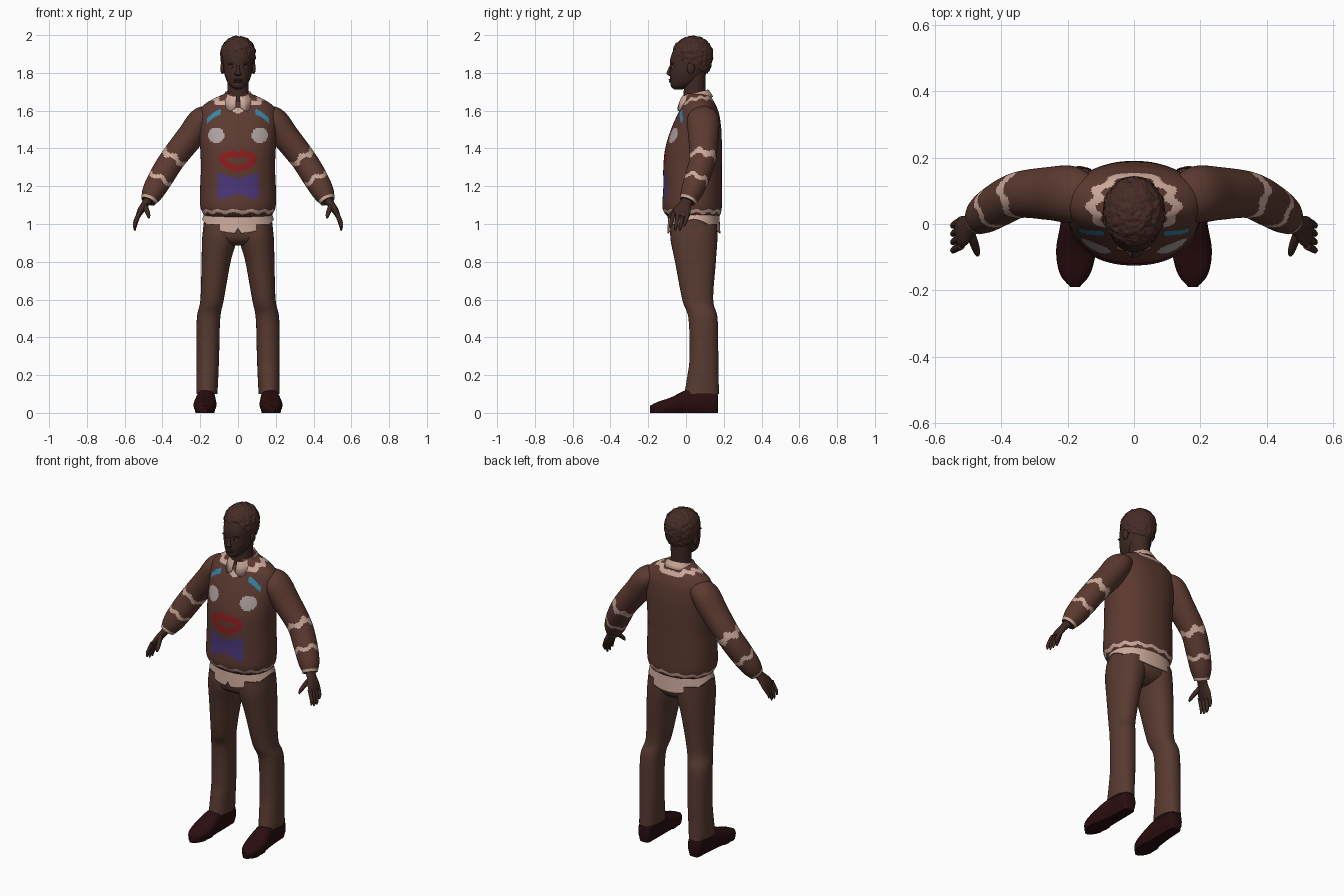
import bpy, bmesh
from math import sin, cos, pi, hypot, exp, copysign
from mathutils import Vector, noise

if "Cube" in bpy.data.objects:
    bpy.data.objects.remove(bpy.data.objects["Cube"])

X, Y, Z = Vector((1, 0, 0)), Vector((0, 1, 0)), Vector((0, 0, 1))
parts = []


def material(name, r, g, b):
    m = bpy.data.materials.new(name)
    m.use_nodes = True
    m.diffuse_color = (r, g, b, 1)
    m.node_tree.nodes["Principled BSDF"].inputs["Base Color"].default_value = (r, g, b, 1)
    return m


knit = material("brown knit", .107, .042, .030)
cloth = material("brown trousers", .098, .042, .030)
skin = material("dark skin", .050, .022, .017)
curls = material("brown hair", .062, .025, .019)
cream = material("cream", .61, .40, .33)
leather = material("oxblood leather", .023, .004, .005)
blue = material("blue", .038, .24, .40)
white = material("pale grey", .43, .36, .36)
red = material("red", .26, .012, .013)
purple = material("purple", .070, .038, .19)


def finish(name, bm, mats, mirror=False, thick=0):
    """Turn a bmesh into a named object."""
    bmesh.ops.recalc_face_normals(bm, faces=bm.faces)
    mesh = bpy.data.meshes.new(name)
    bm.to_mesh(mesh)
    bm.free()
    for m in mats:
        mesh.materials.append(m)
    ob = bpy.data.objects.new(name, mesh)
    bpy.context.scene.collection.objects.link(ob)
    if thick:
        ob.modifiers.new("thickness", 'SOLIDIFY').thickness = thick
    if mirror:
        ob.modifiers.new("mirror", 'MIRROR').use_mirror_merge = False
    parts.append(ob)
    return ob


def spline(keys, u):
    """Smooth interpolation through the key rings, u from 0 to 1."""
    s = u * (len(keys) - 1)
    i = min(int(s), len(keys) - 2)
    t = s - i
    a, b, c, d = (keys[min(max(j, 0), len(keys) - 1)] for j in range(i - 1, i + 3))
    return [q + t * (r - p + t * (2*p - 5*q + 4*r - w + t * (3 * (q - r) + w - p))) / 2
            for p, q, r, w in zip(a, b, c, d)]


def loft(name, keys, mats, sides=32, steps=40, axes=None, power=2, rule=None,
         warp=None, caps=True, mirror=False, thick=0):
    """Skin rings (x, y, z, radius a, radius b); rule picks a colour per face."""
    bm = bmesh.new()
    rings = []
    for i in range(steps + 1):
        u = i / steps
        x, y, z, ra, rb = spline(keys, u)
        if axes:
            a, b = axes
        else:
            t = Vector(spline(keys, min(u + .01, 1))[:3]) - Vector(spline(keys, max(u - .01, 0))[:3])
            a = Y.cross(t).normalized()
            b = t.cross(a).normalized()
        ring = []
        for j in range(sides):
            th = 2 * pi * j / sides
            c, s = (copysign(abs(f) ** (2 / power), f) for f in (cos(th), sin(th)))
            p = Vector((x, y, z)) + a * (ra * c) + b * (rb * s)
            ring.append(bm.verts.new(warp(p, th) if warp else p))
        rings.append(ring)
    for i in range(steps):
        for j in range(sides):
            k = (j + 1) % sides
            f = bm.faces.new((rings[i][j], rings[i][k], rings[i+1][k], rings[i+1][j]))
            if rule:
                f.material_index = rule(f.calc_center_median(), (i + .5) / steps, 2 * pi * (j + .5) / sides)
    if caps:
        bm.faces.new(rings[0])
        bm.faces.new(rings[-1])
    return finish(name, bm, mats, mirror, thick)


def upright(rows):
    """Centred rings from (front y, back y, z, half width)."""
    return [(0, (f + k) / 2, z, w, (k - f) / 2) for f, k, z, w in rows]


def ball(name, loc, size, mat, mirror=False):
    bm = bmesh.new()
    bmesh.ops.create_uvsphere(bm, u_segments=20, v_segments=12, radius=1)
    for v in bm.verts:
        v.co = Vector(loc) + Vector([p * q for p, q in zip(v.co, size)])
    return finish(name, bm, [mat], mirror)


# Sweater body with knitted face motif, hem stripe and neck trim
def sweater_rule(p, u, th):
    x, z = abs(p.x), p.z
    if abs(z - 1.066 - .005 * sin(14 * th)) < .009:
        return 1
    if abs(z - 1.612 - .2 * p.y - .35 * x - .008 * sin(9 * th)) < .014:
        return 1
    if p.y > .04:
        return 0
    k = x - .128
    if abs(k) < .035 and abs(z - 1.577 + .7 * k + 6 * k * k) < .015:
        return 2
    if hypot(x - .115, z - 1.47) < .042:
        return 3
    dz = z - 1.33 - .15 * x
    if hypot(x / .1, dz / .055) < 1 and hypot(x / .065, dz / .018) > 1:
        return 4
    if x < .11 and abs(z - 1.2) < .04 + .027 * min(1, x / .085):
        return 5
    return 0


loft("sweater_body", upright([
    (-.09, .172, 1.035, .172), (-.115, .185, 1.06, .188), (-.125, .19, 1.1, .2),
    (-.12, .19, 1.2, .2), (-.12, .19, 1.3, .196), (-.11, .19, 1.4, .2),
    (-.08, .187, 1.5, .205), (-.045, .176, 1.58, .205), (-.025, .162, 1.62, .19),
    (-.008, .145, 1.655, .145), (-.005, .12, 1.69, .07)]),
    [knit, cream, blue, white, red, purple], sides=176, steps=110, axes=(X, Y),
    power=2.2, rule=sweater_rule)


# Sleeves with wavy stripes and pale cuffs
def sleeve_rule(p, u, th):
    wave = .014 * sin(5 * th)
    return int(abs(u - .5 - wave) < .02 or abs(u - .71 - wave) < .02 or u > .945)


loft("sweater_sleeves", [
    (.13, .085, 1.585, .045, .06), (.19, .09, 1.55, .07, .085), (.255, .092, 1.46, .072, .08),
    (.345, .088, 1.345, .068, .07), (.405, .06, 1.25, .066, .066), (.45, .03, 1.17, .058, .058),
    (.474, .008, 1.12, .04, .042)],
    [knit, cream], sides=56, steps=84, rule=sleeve_rule, mirror=True)


# Shirt tail below the sweater, lower at front and back, split at the front
def tail_warp(p, th):
    drop = .035 + .075 * abs(sin(th)) ** 1.5
    if p.y < 0 and abs(p.x) < .012:
        drop -= .03
    p.z = 1.06 - (1.06 - p.z) * drop / .06
    return p


loft("shirt_tail", [(0, .042, 1.0, .19, .14), (0, .042, 1.06, .178, .134)], [cream],
     sides=96, steps=8, axes=(X, Y), power=2.2, warp=tail_warp, caps=False, thick=.004)

# Shirt collar: a folded strip with two pointed ends
bm = bmesh.new()
rows = []
count = 60
for i in range(count + 1):
    th = -pi / 2 + .12 + (2 * pi - .24) * i / count
    edge = min(i, count - i) / count * 2 * pi
    tip = exp(-((edge - .4) / .35) ** 2)
    row = []
    for r, drop in ((.064, .012), (.069, 0), (.082, .024), (.094, .045 + .03 * tip)):
        y = .05 + r * sin(th)
        row.append(bm.verts.new((r * cos(th), y - .008 * tip, 1.695 + .26 * (y - .05) - drop)))
    rows.append(row)
for p, q in zip(rows, rows[1:]):
    for k in range(3):
        bm.faces.new((p[k], q[k], q[k+1], p[k+1]))
finish("shirt_collar", bm, [cream], thick=.005)

# Trousers
loft("trouser_hips", upright([
    (-.03, .1, .885, .07), (-.07, .145, .91, .15), (-.085, .165, .95, .184), (-.09, .168, 1.05, .176)]),
    [cloth], sides=48, axes=(X, Y), power=2.2)
loft("trouser_legs", [
    (.165, .083, .1, .056, .092), (.162, .09, .2, .058, .082), (.16, .095, .3, .06, .076),
    (.156, .09, .5, .062, .077), (.137, .062, .6, .062, .082), (.116, .05, .8, .077, .108),
    (.098, .042, .92, .092, .124), (.095, .042, 1.0, .086, .122)],
    [cloth], sides=40, steps=56, axes=(X, Y), power=2.2, mirror=True)


# Shoes with flat soles
def sole_warp(p, th):
    if p.z < .014:
        p.z = 0
    return p


loft("shoes", [
    (.165, .17, .05, .025, .035), (.165, .155, .06, .041, .06), (.166, .08, .063, .046, .063),
    (.17, 0, .06, .052, .06), (.175, -.08, .041, .06, .041), (.178, -.15, .029, .046, .029),
    (.178, -.19, .024, .014, .014)],
    [leather], sides=36, steps=42, axes=(X, Z), power=2.5, warp=sole_warp, mirror=True)

# Hands: palm, four fingers and a thumb
loft("palms", [
    (.468, .012, 1.135, .026, .03), (.492, -.004, 1.105, .02, .032), (.515, -.02, 1.07, .018, .046),
    (.53, -.03, 1.04, .012, .046)], [skin], sides=24, steps=20, mirror=True)
for i, finger in enumerate(("index", "middle", "ring", "little")):
    y, low = -.066 + .025 * i, .012 * (i % 3 == 0) + .01 * (i == 3)
    loft(finger + "_fingers", [
        (.522, y, 1.06, .012, .012), (.538, y - .008, 1.015 + low / 2, .011, .011),
        (.546, y - .014, .985 + low, .009, .009), (.545, y - .018, .965 + low, .004, .004)],
        [skin], sides=12, steps=15, mirror=True)
loft("thumbs", [
    (.495, -.025, 1.1, .014, .014), (.482, -.06, 1.07, .013, .013),
    (.474, -.085, 1.045, .01, .01), (.472, -.095, 1.03, .004, .004)],
    [skin], sides=12, steps=15, mirror=True)

# Neck and head
loft("neck", upright([(-.012, .105, 1.63, .06), (-.012, .102, 1.7, .056), (-.01, .105, 1.8, .058)]),
     [skin], axes=(X, Y))
loft("head", upright([
    (-.06, -.02, 1.712, .014), (-.078, .02, 1.725, .036), (-.083, .06, 1.75, .056),
    (-.085, .095, 1.79, .071), (-.083, .11, 1.83, .077), (-.082, .122, 1.88, .079),
    (-.055, .11, 1.94, .07), (-.01, .07, 1.975, .03)]),
    [skin], sides=48, steps=56, axes=(X, Y), power=2.15)
loft("nose", [(0, -.078, 1.84, .008, .008), (0, -.088, 1.81, .01, .011),
              (0, -.09, 1.795, .018, .013), (0, -.082, 1.784, .014, .008)], [skin], axes=(X, Y))
ball("upper_lip", (0, -.083, 1.763, ), (.026, .009, .005), skin)
ball("lower_lip", (0, -.082, 1.754), (.023, .009, .006), skin)
ball("ears", (.082, .025, 1.825), (.012, .02, .032), skin, True)
ball("eyes", (.032, -.068, 1.829), (.014, .01, .005), white, True)
ball("irises", (.032, -.0735, 1.829), (.005, .006, .005), leather, True)
ball("eyebrows", (.034, -.073, 1.848), (.02, .009, .004), curls, True)

# Curly hair cap, cut along a sloping hairline
bm = bmesh.new()
bmesh.ops.create_icosphere(bm, subdivisions=6, radius=1)
for v in bm.verts:
    n = v.co.copy()
    p = Vector((n.x * .093, .036 + n.y * .106, 1.903 + n.z * (.092 if n.z > 0 else .16)))
    v.co = p + n * (.005 * noise.noise(p * 55) + .003 * noise.noise(p * 110))
bmesh.ops.delete(bm, geom=[v for v in bm.verts if v.co.z < 1.872 - .45 * (v.co.y + .06)], context='VERTS')
finish("hair", bm, [curls])

bpy.ops.object.select_all(action='DESELECT')
for ob in parts:
    ob.select_set(True)
bpy.context.view_layer.objects.active = parts[0]
bpy.ops.object.shade_smooth_by_angle(angle=.9)
